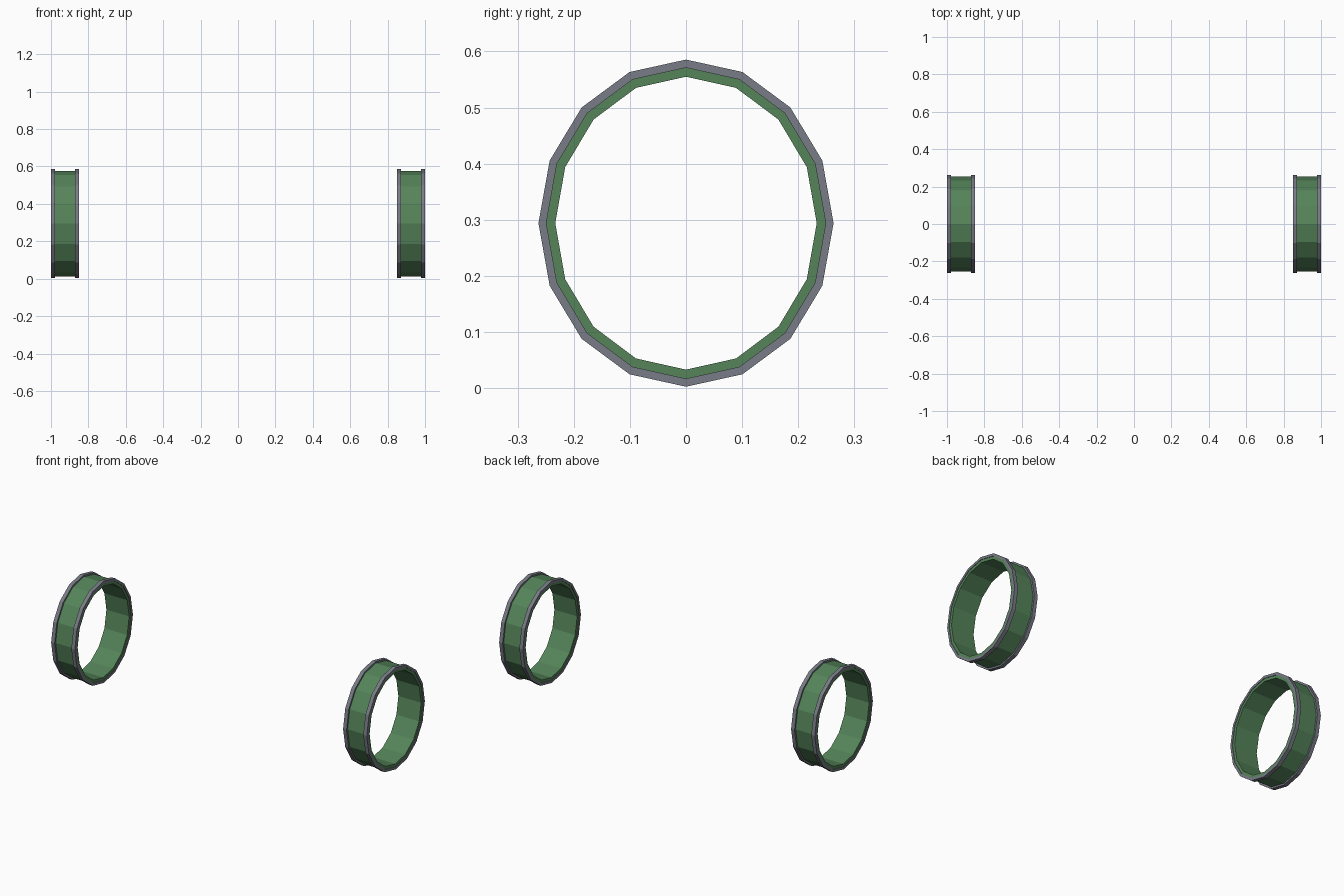
import bpy, bmesh
from math import sin, cos, tau

if "Cube" in bpy.data.objects:
    bpy.data.objects.remove(bpy.data.objects["Cube"])

SIDES = 16
CENTRE_Z = 0.294


def material(name, color):
    m = bpy.data.materials.new(name)
    m.diffuse_color = color
    m.use_nodes = True
    m.node_tree.nodes["Principled BSDF"].inputs["Base Color"].default_value = m.diffuse_color
    return m


def ring(name, x0, x1, inner, outer, mat):
    """Flat-faced oval ring along x; inner and outer are (y, z) radii."""
    bm = bmesh.new()
    section = [(x0, inner), (x1, inner), (x1, outer), (x0, outer)]
    loops = []
    for i in range(SIDES):
        a = tau * i / SIDES
        loops.append([bm.verts.new((x, r[0] * sin(a), CENTRE_Z + r[1] * cos(a)))
                      for x, r in section])
    for i in range(SIDES):
        p, q = loops[i], loops[(i + 1) % SIDES]
        for k in range(4):
            n = (k + 1) % 4
            bm.faces.new((p[k], p[n], q[n], q[k]))
    bmesh.ops.recalc_face_normals(bm, faces=bm.faces)
    mesh = bpy.data.meshes.new(name)
    bm.to_mesh(mesh)
    bm.free()
    mesh.materials.append(mat)
    obj = bpy.data.objects.new(name, mesh)
    bpy.context.collection.objects.link(obj)


green = material("green", (0.09, 0.23, 0.10, 1))
grey = material("grey", (0.19, 0.20, 0.24, 1))

for side, s in (("left", -1), ("right", 1)):
    # Wide band
    ring(side + "_band", s * 0.853, s * 0.997, (0.233, 0.261), (0.253, 0.282), green)
    # Raised rims on both edges of the band
    ring(side + "_outer_rim", s * 0.978, s * 1.0, (0.249, 0.277), (0.263, 0.2915), grey)
    ring(side + "_inner_rim", s * 0.85, s * 0.872, (0.249, 0.277), (0.263, 0.2915), grey)
